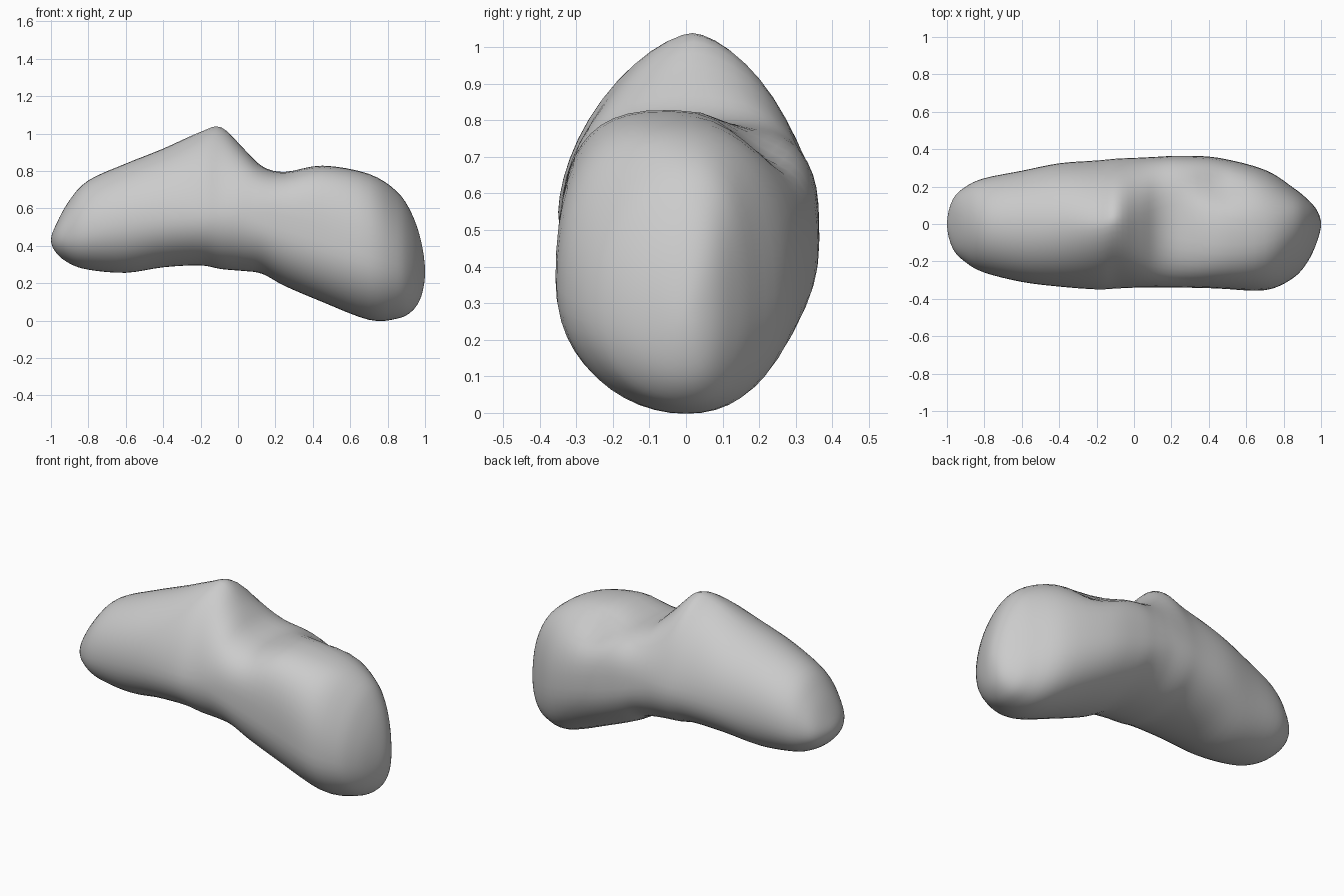
import bpy, bmesh
from math import cos, sin, pi, exp

if "Cube" in bpy.data.objects:
    bpy.data.objects.remove(bpy.data.objects["Cube"])

# Stations along x: x, bottom z, top z, min y, max y, top squareness, ridge offset in y
STATIONS = [
    (-1.00, .43, .43, 0, 0, 1, 0),
    (-.97, .36, .52, -.13, .13, 1, 0),
    (-.90, .305, .645, -.205, .20, 1, 0),
    (-.80, .272, .75, -.26, .245, 1, 0),
    (-.60, .255, .84, -.31, .285, 1, 0),
    (-.40, .285, .92, -.335, .325, 1.05, 0),
    (-.20, .295, 1.01, -.35, .34, 1.2, 0),
    (-.09, .275, 1.035, -.345, .35, 1.25, .02),
    (.03, .265, .92, -.34, .355, 1.0, 0),
    (.13, .25, .825, -.34, .36, .75, 0),
    (.25, .185, .795, -.34, .365, .65, 0),
    (.45, .10, .83, -.345, .355, .75, -.04),
    (.70, .003, .785, -.355, .29, .85, -.01),
    (.85, .01, .69, -.29, .195, .95, .05),
    (.93, .05, .57, -.20, .13, 1, .05),
    (.98, .13, .42, -.09, .07, 1, .02),
    (1.00, .26, .26, 0, 0, 1, 0),
]
SUB, N = 4, 48


def mirrored(s):
    """Phantom station beyond an end, so the cap closes roundly."""
    return (s[0], s[2], s[1], s[4], s[3], s[5], s[6])


def catmull(a, b, c, d, t):
    return [.5 * (2*q + (r-p)*t + (2*p - 5*q + 4*r - s)*t*t + (3*q - p - 3*r + s)*t**3)
            for p, q, r, s in zip(a, b, c, d)]


def spow(v, p):
    return (1 if v >= 0 else -1) * abs(v) ** p


def ring(s):
    x, zb, zt, y0, y1, p, skew = s
    # height of greatest width follows a smooth spine
    zw = .55 - .12 * ((-.2 - x) / .8)**2 if x < -.2 else min(.55, .555 - .3 * x)
    h = zt - zb
    zw = min(max(zw, zb + .3 * h), zb + .6 * h)
    yc, w = (y0 + y1) / 2, (y1 - y0) / 2
    pts = []
    for i in range(N):
        a = 2 * pi * i / N
        c, n = cos(a), sin(a)
        e = p if n > 0 else .95
        y = yc + w * spow(c, e) + (skew if n > 0 else -yc) * n * n
        z = zw + spow(n, e) * ((zt - zw) if n > 0 else (zw - zb))
        if n > 0:                      # hollow on the rear upper side
            z -= .09 * exp(-((x - .46) / .13)**2 - ((y - .23) / .11)**2) * n
        pts.append((x, y, z))
    return pts


# Body: closed loft through the interpolated sections
pts = [mirrored(STATIONS[1])] + STATIONS + [mirrored(STATIONS[-2])]
sections = [catmull(*pts[k:k + 4], j / SUB)
            for k in range(len(pts) - 3) for j in range(SUB)]
bm = bmesh.new()
rings = [[bm.verts.new(v) for v in ring(s)] for s in sections[1:]]
for a, b in zip(rings, rings[1:]):
    for i in range(N):
        j = (i + 1) % N
        bm.faces.new((a[i], a[j], b[j], b[i]))
for r, end in ((rings[0], STATIONS[0]), (rings[-1], STATIONS[-1])):
    tip = bm.verts.new((end[0], 0, end[1]))
    for i in range(N):
        bm.faces.new((r[i], r[(i + 1) % N], tip))
# Soften the loft slightly so the stations blend
bmesh.ops.smooth_vert(bm, verts=bm.verts, factor=.3, use_axis_y=True, use_axis_z=True)
bmesh.ops.recalc_face_normals(bm, faces=bm.faces)
me = bpy.data.meshes.new("stone_body")
bm.to_mesh(me)
bm.free()
me.shade_smooth()
body = bpy.data.objects.new("stone_body", me)
bpy.context.collection.objects.link(body)
